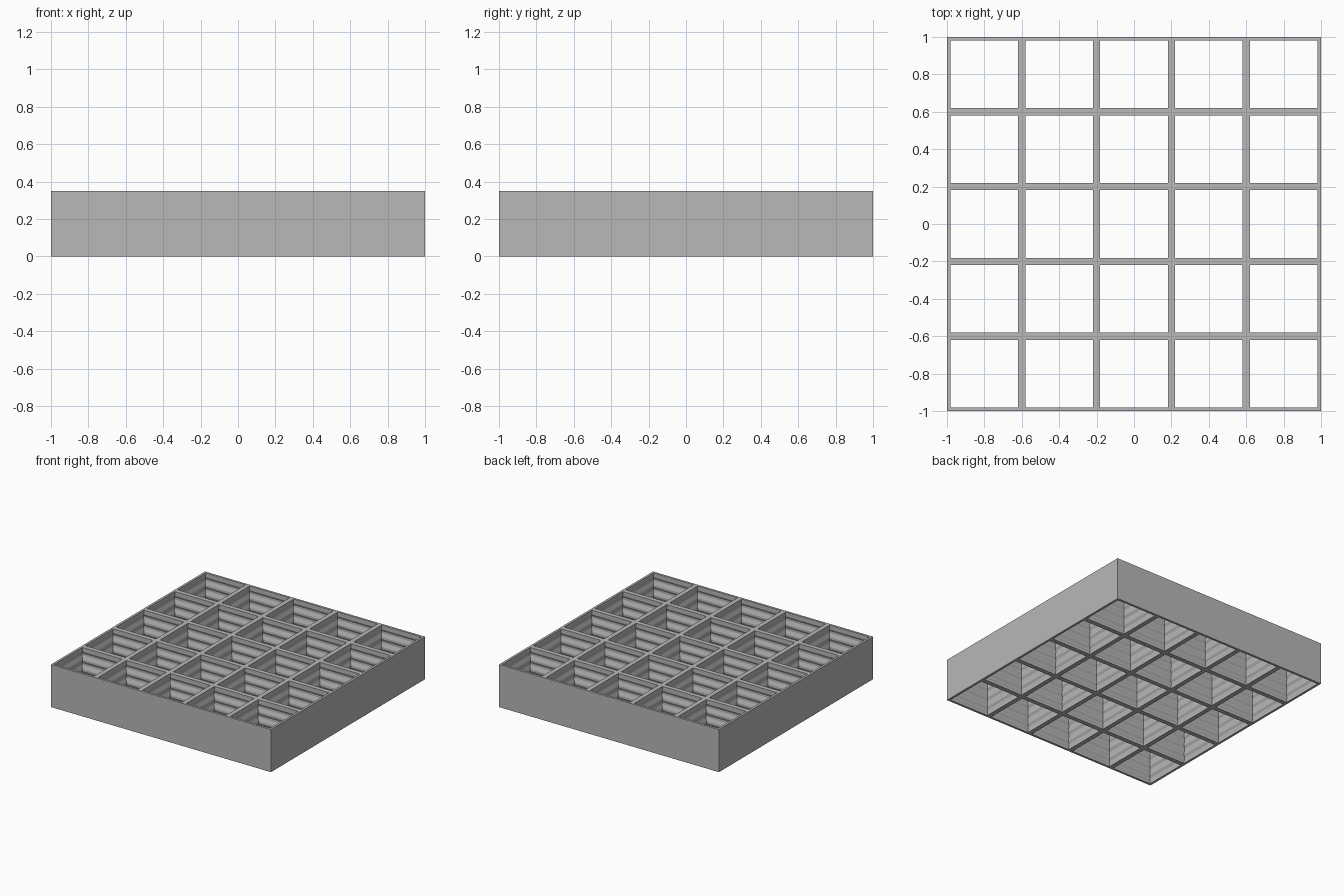
import bpy, bmesh

if "Cube" in bpy.data.objects:
    bpy.data.objects.remove(bpy.data.objects["Cube"])

N = 5            # cells per side
PITCH = 2 / N    # cell spacing
H = 0.35         # panel height
THICK, THIN = 0.019, 0.008   # half widths of the bars at ribs and grooves

grey = bpy.data.materials.new("mid grey")
grey.diffuse_color = (0.48, 0.48, 0.48, 1)
grey.use_nodes = True
grey.node_tree.nodes["Principled BSDF"].inputs["Base Color"].default_value = grey.diffuse_color


def make_object(name, bm):
    bmesh.ops.remove_doubles(bm, verts=bm.verts, dist=1e-5)
    mesh = bpy.data.meshes.new(name)
    bm.to_mesh(mesh)
    bm.free()
    mesh.materials.append(grey)
    obj = bpy.data.objects.new(name, mesh)
    bpy.context.collection.objects.link(obj)
    return obj


# Bar profile: (inset from the cell line, height), bottom face to top face
profile = [(0, 0), (THICK, 0), (THICK, 0.02)]
for z in (0.055, 0.135, 0.215, 0.295):
    profile += [(THIN, z - 0.015), (THIN, z), (THICK, z + 0.02), (THICK, z + 0.035)]
profile += [(THICK, H), (0, H)]

# Open ribbed cells: square rings lofted along the profile
bm = bmesh.new()
for i in range(N):
    for j in range(N):
        cx = -1 + PITCH * (i + 0.5)
        cy = -1 + PITCH * (j + 0.5)
        rings = []
        for inset, z in profile:
            r = PITCH / 2 - inset
            rings.append([bm.verts.new((cx + sx * r, cy + sy * r, z))
                          for sx, sy in ((-1, -1), (1, -1), (1, 1), (-1, 1))])
        for low, high in zip(rings, rings[1:]):
            for k in range(4):
                n = (k + 1) % 4
                bm.faces.new((low[n], low[k], high[k], high[n]))
make_object("ribbed_cell_grid", bm)

# Flat outer frame
bm = bmesh.new()
corners = [(-1, -1), (1, -1), (1, 1), (-1, 1)]
low = [bm.verts.new((x, y, 0)) for x, y in corners]
high = [bm.verts.new((x, y, H)) for x, y in corners]
for k in range(4):
    n = (k + 1) % 4
    bm.faces.new((low[k], low[n], high[n], high[k]))
make_object("outer_frame", bm)
